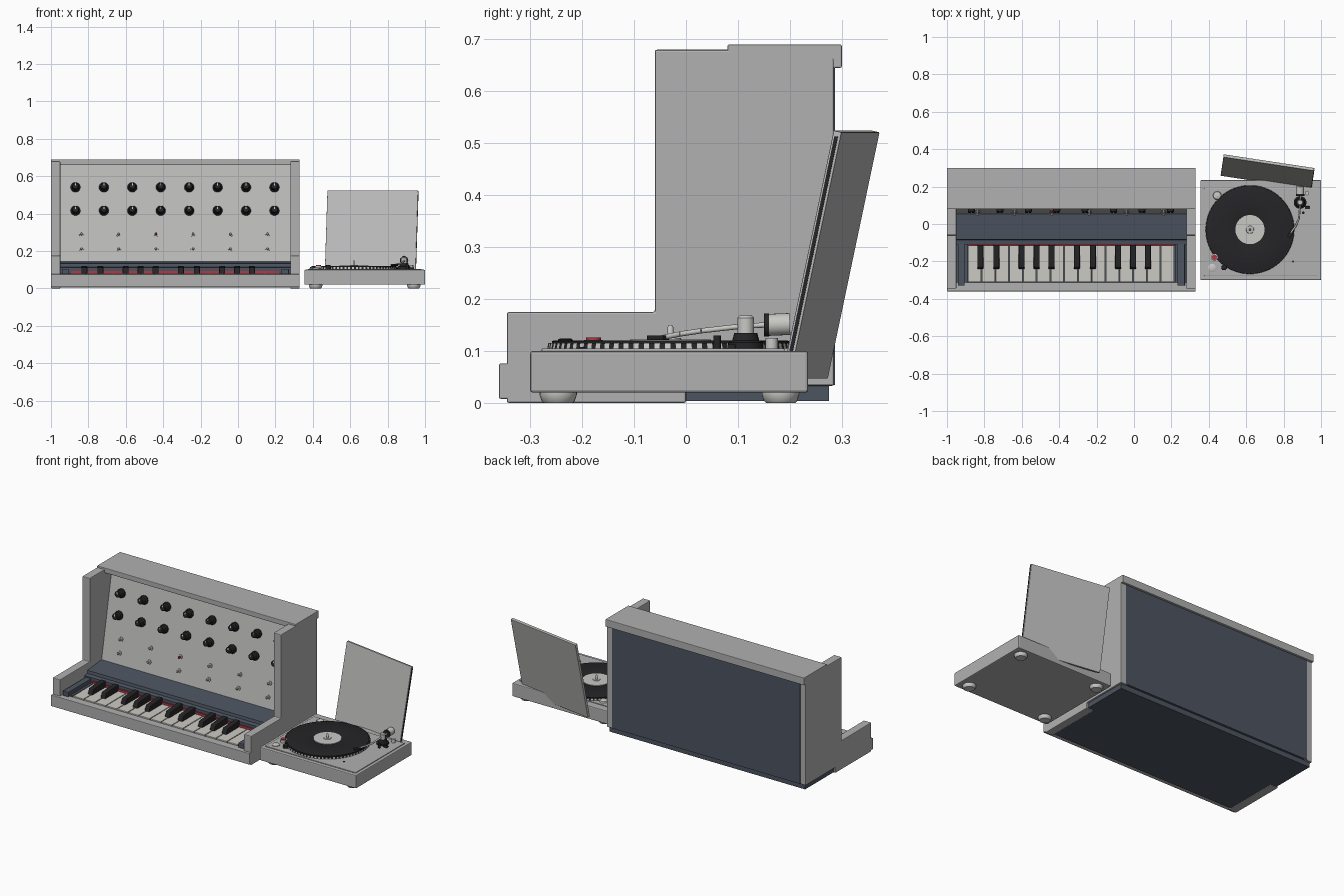
import bpy, bmesh, math
from mathutils import Matrix, Vector

if "Cube" in bpy.data.objects:
    bpy.data.objects.remove(bpy.data.objects["Cube"])


def material(name, r, g, b):
    m = bpy.data.materials.new(name)
    m.diffuse_color = (r, g, b, 1)
    m.use_nodes = True
    m.node_tree.nodes["Principled BSDF"].inputs["Base Color"].default_value = m.diffuse_color
    return m


GREY = material("casing grey", .44, .44, .44)
PANEL = material("panel grey", .50, .50, .495)
BLUE = material("slate blue", .075, .09, .12)
BLACK = material("black", .018, .018, .02)
IVORY = material("ivory", .60, .59, .54)
SILVER = material("silver", .58, .58, .56)
RED = material("red", .42, .04, .06)


def finish(name, bm, mats, bevel=0, smooth=False):
    bmesh.ops.recalc_face_normals(bm, faces=bm.faces)
    me = bpy.data.meshes.new(name)
    bm.to_mesh(me)
    bm.free()
    ob = bpy.data.objects.new(name, me)
    bpy.context.collection.objects.link(ob)
    for m in mats:
        me.materials.append(m)
    if bevel:
        mod = ob.modifiers.new("bevel", 'BEVEL')
        mod.width, mod.segments = bevel, 2
    if smooth:
        bpy.ops.object.select_all(action='DESELECT')
        ob.select_set(True)
        bpy.context.view_layer.objects.active = ob
        bpy.ops.object.shade_smooth_by_angle(angle=math.radians(35))
    return ob


def box(name, lo, hi, mat, bevel=0, matrix=None):
    bm = bmesh.new()
    lo, hi = Vector(lo), Vector(hi)
    bmesh.ops.create_cube(bm, size=1, matrix=Matrix.Translation((lo + hi) / 2)
                          @ Matrix.Diagonal((*(hi - lo), 1)))
    if matrix:
        bm.transform(matrix)
    return finish(name, bm, [mat], bevel)


def extrude_x(name, pts, x0, x1, mat, bevel=0):
    # a (y, z) outline extruded along x
    bm = bmesh.new()
    f = bm.faces.new([bm.verts.new((x0, y, z)) for y, z in pts])
    g = bmesh.ops.extrude_face_region(bm, geom=[f])["geom"]
    bmesh.ops.translate(bm, vec=(x1 - x0, 0, 0),
                        verts=[v for v in g if isinstance(v, bmesh.types.BMVert)])
    return finish(name, bm, [mat], bevel)


def lathe(name, loc, rings, mat, rot=None, n=24):
    # (radius, height) rings revolved about the local z axis
    bm = bmesh.new()
    loops = [[bm.verts.new((r * math.cos(2 * math.pi * i / n),
                            r * math.sin(2 * math.pi * i / n), h)) for i in range(n)]
             for r, h in rings]
    for a, b in zip(loops, loops[1:]):
        for i in range(n):
            j = (i + 1) % n
            bm.faces.new((a[i], a[j], b[j], b[i]))
    bm.faces.new(loops[0])
    bm.faces.new(loops[-1])
    bm.transform(Matrix.Translation(loc) @ (rot or Matrix()))
    return finish(name, bm, [mat], smooth=True)


def rod(name, a, b, r, mat, n=12):
    a, b = Vector(a), Vector(b)
    rot = (b - a).to_track_quat('Z', 'Y').to_matrix().to_4x4()
    return lathe(name, a, [(r, 0), (r, (b - a).length)], mat, rot, n)


# --- Keyboard cabinet ---
side = [(-.345, 0), (0, 0), (0, .033), (.285, .033), (.285, .68),
        (-.06, .68), (-.06, .175), (-.345, .175)]
extrude_x("left_side", side, -1, -.95, GREY, .004)
extrude_x("right_side", side, .28, .33, GREY, .004)
extrude_x("top_board", [(.08, .66), (.283, .66), (.283, .645), (.3, .645),
                        (.3, .69), (.08, .69)], -1, .33, GREY, .003)
box("front_board", (-1, -.36, .008), (.33, -.312, .076), GREY, .003)
box("back_panel", (-.965, .262, .035), (.295, .287, .645), BLUE)
box("base_rear", (-.99, .001, .004), (.32, .275, .034), BLUE)
box("base_front", (-.95, -.33, .004), (.28, .001, .03), BLUE)

# sloped control panel and the deck behind the keys
extrude_x("control_panel", [(.05, .13), (.152, .66), (.19, .66), (.09, .13)],
          -.95, .28, PANEL)
extrude_x("key_deck", [(.09, .02), (.09, .147), (.05, .145), (-.082, .132),
                       (-.085, .115), (-.11, .111), (-.11, .02)], -.95, .28, BLUE)
box("felt_strip", (-.89, -.118, .07), (.217, -.109, .094), RED)
for name, x0, x1, b0, b1 in (("left", -.95, -.891, -.942, -.905),
                             ("right", .219, .28, .232, .272)):
    box(name + "_cheek", (x0, -.315, .02), (x1, -.109, .08), BLUE)
    box(name + "_cheek_block", (b0, -.33, .076), (b1, -.109, .105), BLUE, .003)

# keys: fifteen white, with black ones in groups of two and three
pitch = 1.105 / 15
for i in range(15):
    x = -.889 + i * pitch
    box("white_key", (x + .002, -.31, .03), (x + pitch - .002, -.116, .081), IVORY, .002)
    if i < 14 and i % 7 not in (2, 6):
        c = x + pitch + (.006 if i % 7 in (1, 5) else -.006 if i % 7 in (0, 3) else 0)
        extrude_x("black_key", [(-.243, .078), (-.23, .112), (-.112, .12), (-.112, .078)],
                  c - .016, c + .016, BLACK, .004)

# knobs and sockets sit square to the sloped panel
lean = math.atan2(.102, .53)
square = Matrix.Rotation(math.pi / 2 - lean, 4, 'X')


def on_panel(x, z):
    return Vector((x, .05 + (z - .13) * .102 / .53, z))


for row in (.54, .415):
    for i in range(8):
        p = on_panel(-.869 + i * .152, row)
        lathe("knob", p, [(.026, 0), (.026, .008), (.02, .013), (.018, .042), (.015, .045)],
              BLACK, square, 20)
        box("knob_pointer", (-.0025, .002, .044), (.0025, .014, .047), SILVER,
            matrix=Matrix.Translation(p) @ square)
for row in (.288, .21):
    for i in range(6):
        p = on_panel(-.837 + i * .199, row)
        mat = RED if (i == 2 and row > .25) else SILVER
        lathe("socket_nut", p, [(.013, 0), (.013, .006), (.008, .008)], SILVER, square, 6)
        lathe("socket_stem", p, [(.0065, .006), (.0065, .02), (.004, .023)], mat, square, 10)

# --- Turntable ---
box("turntable_body", (.355, -.3, .02), (1, .235, .1), GREY, .005)
box("turntable_plate", (.375, -.278, .099), (.982, .19, .105), GREY, .002)
for x in (.415, .94):
    for y in (-.246, .182):
        lathe("foot", (x, y, 0), [(.028, 0), (.032, .004), (.036, .016), (.036, .021)], SILVER)

# platter with a strobe-dotted rim
C = Vector((.62, -.03, 0))
bm = bmesh.new()
bmesh.ops.create_cone(bm, cap_ends=True, segments=144, radius1=.237, radius2=.235,
                      depth=.01, matrix=Matrix.Translation(C + Vector((0, 0, .110))))
for f in bm.faces:
    if abs(f.normal.z) < .5:
        d = f.calc_center_median() - C
        k = round((math.atan2(d.y, d.x) / (2 * math.pi)) * 144 - .5)
        f.material_index = k % 2
finish("platter", bm, [BLACK, SILVER])
lathe("record", C, [(.228, .114), (.228, .119), (.224, .1205), (.085, .1205), (.08, .119)],
      BLACK, n=96)
lathe("record_label", C, [(.078, .117), (.078, .1225)], SILVER, n=48)
lathe("label_ring", C, [(.022, .12), (.02, .125)], PANEL)
lathe("spindle", C, [(.006, .12), (.006, .145), (.003, .15)], SILVER, n=12)

# tonearm
pv = Vector((.888, .115, 0))
lathe("arm_base", pv, [(.034, .1), (.034, .116), (.026, .12), (.022, .135)], BLACK)
lathe("arm_pivot", pv, [(.016, .13), (.016, .164), (.012, .168)], SILVER)
path = [(.889, .15, .15), (.888, .1, .147), (.882, .03, .139), (.865, -.01, .133),
        (.84, -.045, .126)]
for a, b in zip(path, path[1:]):
    rod("arm_tube", a, b, .005, SILVER)
rod("counterweight", (.888, .152, .15), (.888, .2, .152), .021, SILVER, 24)
rod("counterweight_ring", (.888, .15, .15), (.888, .16, .15), .0225, BLACK, 24)
box("headshell", (-.01, -.022, -.006), (.01, .018, .003), BLACK, .001,
    Matrix.Translation((.838, -.052, .127)) @ Matrix.Rotation(-.7, 4, 'Z'))
lathe("arm_rest", (.905, .06, 0), [(.007, .1), (.007, .13)], BLACK, n=12)
lathe("arm_lift", (.925, .165, 0), [(.012, .1), (.012, .125)], SILVER, n=16)

# deck controls
lathe("start_button", (.418, -.235, 0), [(.022, .104), (.022, .109), (.019, .111)], SILVER)
lathe("strobe_tower", (.482, -.232, 0), [(.015, .104), (.014, .122), (.011, .124)], BLACK)
lathe("lamp_housing", (.43, -.178, 0), [(.018, .104), (.018, .121)], SILVER)
lathe("strobe_lamp", (.43, -.178, 0), [(.014, .12), (.014, .126)], RED)
lathe("record_adapter", (.445, .152, 0), [(.023, .104), (.02, .114), (.008, .118)], SILVER)
box("speed_switch", (.915, .08, .104), (.94, .095, .113), BLACK, .001)
lathe("deck_pin", (.85, -.2, 0), [(.005, .104), (.005, .108)], BLACK, n=12)

# open lid, turned slightly and leaning back
L = (Matrix.Translation((.705, .221, .05)) @ Matrix.Rotation(math.radians(-8.6), 4, 'Z')
     @ Matrix.Rotation(math.radians(-12), 4, 'X'))
box("lid", (-.245, 0, 0), (.245, .016, .485), PANEL, .002, L)
box("lid_edge_strip", (.24, .004, .012), (.2465, .011, .475), BLACK, 0, L)
